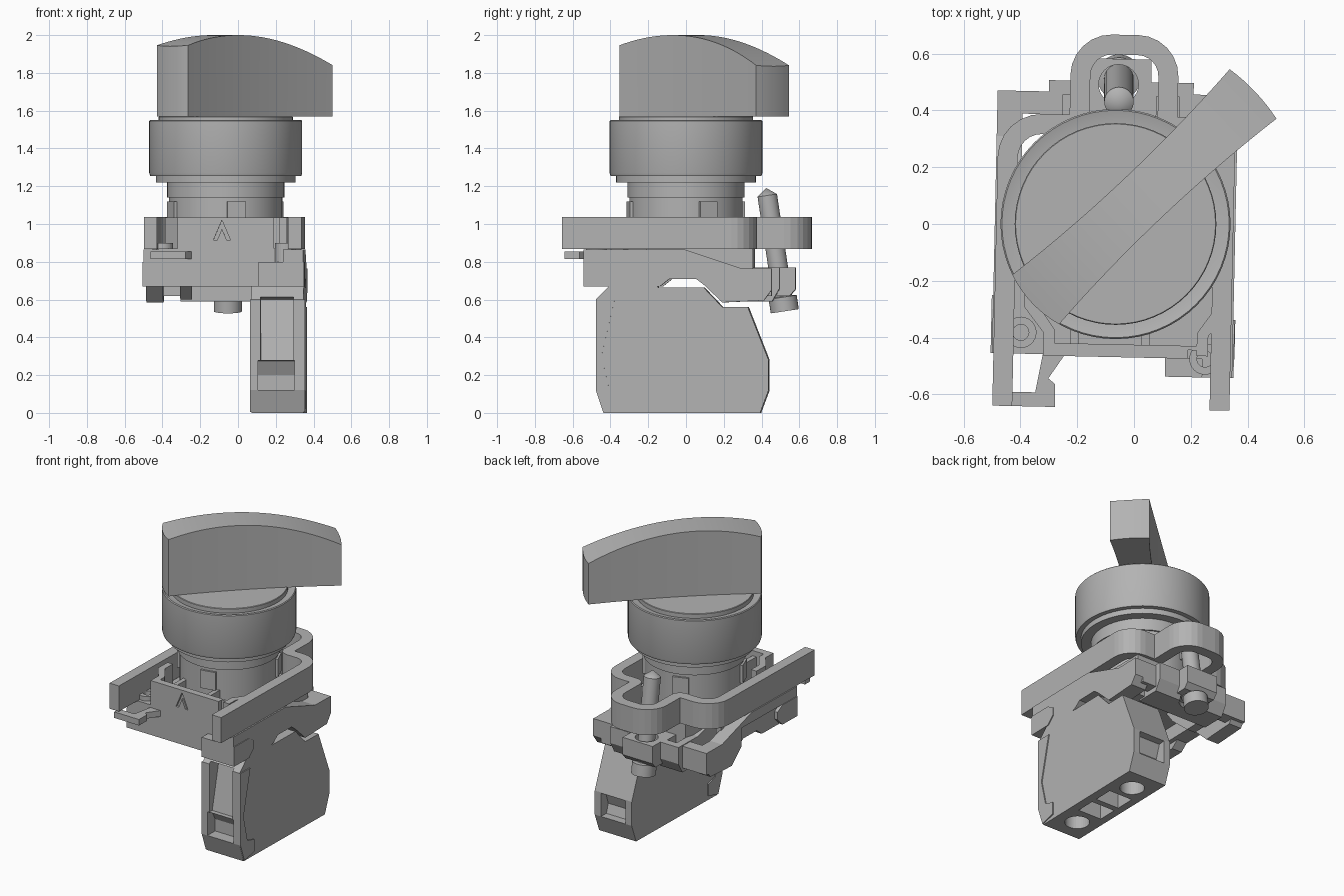
import bpy, bmesh, math
from mathutils import Matrix, Vector

old = bpy.data.objects.get("Cube")
if old:
    bpy.data.objects.remove(old, do_unlink=True)

grey = bpy.data.materials.new("plain grey")
grey.use_nodes = True
grey.diffuse_color = (0.45, 0.45, 0.45, 1)
grey.node_tree.nodes["Principled BSDF"].inputs["Base Color"].default_value = (0.45, 0.45, 0.45, 1)

CX = -0.065                   # axis of the round head
TILT = math.radians(-1.24)    # mounting hardware sits slightly turned


def finish(name, bm, smooth=False, turned=False):
    bmesh.ops.recalc_face_normals(bm, faces=bm.faces)
    mesh = bpy.data.meshes.new(name)
    bm.to_mesh(mesh)
    bm.free()
    mesh.materials.append(grey)
    ob = bpy.data.objects.new(name, mesh)
    bpy.context.collection.objects.link(ob)
    if smooth:
        bpy.ops.object.select_all(action='DESELECT')
        ob.select_set(True)
        bpy.context.view_layer.objects.active = ob
        bpy.ops.object.shade_smooth_by_angle(angle=math.radians(30))
    if turned:
        ob.rotation_euler.z = TILT
    return ob


def prism(name, pts, axis, lo, hi):
    """Outline in (y, z) run along x, (x, z) along y, or (x, y) along z."""
    place = {'x': lambda p, d: (d, p[0], p[1]),
             'y': lambda p, d: (p[0], d, p[1]),
             'z': lambda p, d: (p[0], p[1], d)}[axis]
    bm = bmesh.new()
    a = [bm.verts.new(place(p, lo)) for p in pts]
    b = [bm.verts.new(place(p, hi)) for p in pts]
    bm.faces.new(a)
    bm.faces.new(b)
    for i in range(len(pts)):
        j = (i + 1) % len(pts)
        bm.faces.new((a[i], a[j], b[j], b[i]))
    return finish(name, bm, turned=True)


def box(name, x, y, z):
    return prism(name, [(x[0], y[0]), (x[1], y[0]), (x[1], y[1]), (x[0], y[1])], 'z', *z)


def disc(name, x, y, r, z, n=32):
    ring = [(x + r * math.cos(math.tau * i / n), y + r * math.sin(math.tau * i / n)) for i in range(n)]
    return prism(name, ring, 'z', *z)


def lathe(name, profile, matrix, n=64):
    bm = bmesh.new()
    vs = [bm.verts.new((r, 0, z)) for r, z in profile]
    es = [bm.edges.new(e) for e in zip(vs, vs[1:])]
    bmesh.ops.spin(bm, geom=vs + es, axis=(0, 0, 1), cent=(0, 0, 0), angle=math.tau,
                   steps=n, use_merge=True)
    bmesh.ops.remove_doubles(bm, verts=bm.verts, dist=0.0002)
    bmesh.ops.transform(bm, matrix=matrix, verts=bm.verts)
    return finish(name, bm, smooth=True)


def cut(ob, *cutters):
    for c in cutters:
        m = ob.modifiers.new("cut", 'BOOLEAN')
        m.operation, m.solver, m.object = 'DIFFERENCE', 'EXACT', c
    bpy.context.view_layer.update()
    deps = bpy.context.evaluated_depsgraph_get()
    mesh = bpy.data.meshes.new_from_object(ob.evaluated_get(deps))
    ob.modifiers.clear()
    ob.data = mesh
    for c in cutters:
        bpy.data.objects.remove(c, do_unlink=True)


# Round head: bezel, top disc and neck
head = Matrix.Translation((CX, 0, 0))
lathe("bezel", [(0, 1.54), (0.36, 1.54), (0.4, 1.55), (0.405, 1.545), (0.405, 1.27), (0.4, 1.255),
                (0.37, 1.255), (0.37, 1.22), (0, 1.22)], head)
lathe("top_disc", [(0, 1.57), (0.352, 1.57), (0.355, 1.567), (0.355, 1.53), (0, 1.53)], head)
lathe("neck", [(0, 1.23), (0.31, 1.23), (0.31, 1.14), (0.3, 1.14), (0.3, 0.8), (0, 0.8)], head)
for k, ang in enumerate((0.4, 1.9, 3.5, 4.9)):
    tab = box("neck_tab_%d" % k, (0.28, 0.312), (-0.05, 0.05), (1.0, 1.12))
    tab.location.x = CX
    tab.rotation_euler.z = ang

# Turning handle: waisted bar with an arched top and arc ends
NU, NV = 28, 8
bm = bmesh.new()
spin = head @ Matrix.Rotation(math.radians(43.4), 4, 'Z')
low, top = [], []
for i in range(NU + 1):
    t = i / NU
    half = 0.095 + 0.025 * (2 * t - 1) ** 2
    rows = ([], [])
    for j in range(NV + 1):
        v = half * (2 * j / NV - 1)
        u = -math.sqrt(0.405 ** 2 - v * v) * (1 - t) + math.sqrt(0.677 ** 2 - v * v) * t
        rows[0].append(bm.verts.new(spin @ Vector((u, v, 1.568))))
        rows[1].append(bm.verts.new(spin @ Vector((u, v, 2 - 0.36 * u * u))))
    low.append(rows[0])
    top.append(rows[1])
for i in range(NU):
    for j in range(NV):
        for g in (low, top):
            bm.faces.new((g[i][j], g[i + 1][j], g[i + 1][j + 1], g[i][j + 1]))
    for j in (0, NV):
        bm.faces.new((low[i][j], low[i + 1][j], top[i + 1][j], top[i][j]))
for i in (0, NU):
    for j in range(NV):
        bm.faces.new((low[i][j], low[i][j + 1], top[i][j + 1], top[i][j]))
finish("handle", bm, smooth=True)

# Mounting frame: one wall following two rails and a rear loop
corners = [(-0.45, -0.65, 0), (-0.45, 0.345, 0.12), (-0.2, 0.345, 0.03), (-0.2, 0.63, 0.11),
           (0.11, 0.63, 0.11), (0.11, 0.345, 0.03), (0.315, 0.345, 0.1), (0.315, -0.65, 0)]
path = []
for k, (x, y, r) in enumerate(corners):
    p = Vector((x, y))
    if not r:
        path.append(p)
        continue
    a = p + (Vector(corners[k - 1][:2]) - p).normalized() * r
    b = p + (Vector(corners[k + 1][:2]) - p).normalized() * r
    for s in range(7):
        w = s / 6 * math.pi / 2
        path.append(a + b - p + (p - b) * math.sin(w) + (p - a) * math.cos(w))
        path[-1] = a + (p - a) * math.sin(w) + (b - p) * (1 - math.cos(w))
bm = bmesh.new()
lo = [bm.verts.new((p.x, p.y, 0.867)) for p in path]
hi = [bm.verts.new((p.x, p.y, 1.037)) for p in path]
for i in range(len(path) - 1):
    bm.faces.new((lo[i], lo[i + 1], hi[i + 1], hi[i]))
frame = finish("mounting_frame", bm, turned=True)
thick = frame.modifiers.new("wall", 'SOLIDIFY')
thick.thickness, thick.offset, thick.use_even_offset = 0.07, 0, True
cut(frame)


# Base: side cheeks that sweep down to the rear
def cheek(front, back):
    return [(front, 0.865), (0, 0.865), (0.3, 0.765), (back, 0.765), (back, 0.65), (back - 0.04, 0.595),
            (0.2, 0.585), (0.1, 0.68), (0.06, 0.71), (-0.08, 0.71), (-0.13, 0.67), (front, 0.67)]


left = prism("right_cheek", cheek(-0.465, 0.46), 'x', -0.49, -0.4)
cut(left, box("c", (-0.53, -0.472), (-0.35, 0.1), (0.6, 0.8)))
prism("left_cheek", cheek(-0.535, 0.46), 'x', 0.25, 0.357)
foot = [(-0.535, 0.8), (-0.38, 0.8), (-0.33, 0.77), (-0.33, 0.72), (-0.38, 0.67), (-0.535, 0.67)]
prism("left_foot", foot, 'x', 0.12, 0.362)
prism("right_foot", [(y + 0.07, z) for y, z in foot], 'x', -0.495, -0.4)

# Base floor, hollow underneath, with fixing holes
floor = prism("base_floor", [(-0.41, -0.465), (0.26, -0.465), (0.26, 0.36), (-0.26, 0.36), (-0.3, 0.2),
                             (-0.41, 0.2)], 'z', 0.71, 0.87)
cut(floor, box("c", (-0.37, 0.06), (-0.41, 0.2), (0.6, 0.8)))
box("floor_front_skirt", (-0.41, 0.26), (-0.465, -0.42), (0.67, 0.75))
for name, x, y in (("front_right_eyelet", -0.39, -0.39), ("front_left_eyelet", 0.26, -0.47)):
    eyelet = disc(name, x, y, 0.055, (0.8, 0.9))
    cut(eyelet, disc("c", x, y, 0.028, (0.7, 1)))

# Front tray wall with a chevron mark, and angled side walls
wall = box("front_wall", (-0.31, 0.27), (-0.47, -0.425), (0.7, 1.035))
cut(wall, prism("c", [(-0.12, 0.915), (-0.075, 1.02), (-0.03, 0.915), (-0.05, 0.915), (-0.075, 0.975),
                      (-0.1, 0.915)], 'y', -0.5, -0.455),
    box("c", (0.2, 0.28), (-0.5, -0.44), (0.87, 1.05)))
for name, s in (("right_tray_wall", -1), ("left_tray_wall", 1)):
    prism(name, [(-0.02 + s * x, y) for x, y in ((0.29, -0.46), (0.29, -0.39), (0.36, -0.3), (0.36, -0.2),
                                                 (0.32, -0.2), (0.32, -0.28), (0.25, -0.38), (0.25, -0.46))],
          'z', 0.86, 1.035)
for x in (-0.2, 0.05):
    box("tray_rib", (x - 0.015, x + 0.015), (-0.44, -0.26), (0.86, 1.0))

# Front latch tab
prism("latch_tab", [(-0.45, -0.65), (-0.265, -0.65), (-0.265, -0.57), (-0.29, -0.55), (-0.23, -0.46),
                    (-0.31, -0.46), (-0.335, -0.6), (-0.45, -0.6)], 'z', 0.815, 0.855)

# Rear crossbar and clamp block, pierced by the screw
bar = prism("rear_crossbar", [(0.3, 0.77), (0.5, 0.77), (0.5, 0.66), (0.46, 0.59), (0.3, 0.59)],
            'x', -0.31, 0.2)
cut(bar, disc("c", -0.065, 0.49, 0.085, (0.5, 0.9)),
    box("c", (-0.26, -0.19), (0.36, 0.45), (0.66, 0.9)), box("c", (0.07, 0.15), (0.36, 0.45), (0.66, 0.9)))
clamp = prism("rear_clamp", [(0.4, 0.77), (0.58, 0.77), (0.58, 0.655), (0.55, 0.62), (0.4, 0.62)],
              'x', -0.175, 0.05)
cut(clamp, disc("c", -0.065, 0.49, 0.07, (0.5, 0.9)))
for name, x in (("rear_right_lug", (-0.49, -0.29)), ("rear_left_lug", (0.19, 0.3))):
    box(name, x, (0.38, 0.46), (0.62, 0.765))
for name, x in (("right_link", (-0.31, -0.25)), ("left_link", (0.15, 0.25))):
    prism(name, [(-0.05, 0.865), (0.3, 0.77), (0.35, 0.77), (0.35, 0.6), (0.2, 0.6), (0.06, 0.72)], 'x', *x)

# Slanted clamping screw
lathe("clamp_screw", [(0, 0), (0.075, 0), (0.075, 0.075), (0.052, 0.08), (0.052, 0.62), (0, 0.66)],
      Matrix.Translation((-0.053, 0.523, 0.538)) @ Matrix.Rotation(math.radians(8.6), 4, 'X'), 32)

# Contact block hanging under the left side
block = prism("contact_block", [(-0.43, 0), (0.4, 0), (0.445, 0.12), (0.445, 0.28), (0.335, 0.56), (0.2, 0.56),
                                (0.1, 0.665), (-0.14, 0.665), (-0.16, 0.69), (-0.38, 0.69), (-0.47, 0.6),
                                (-0.47, 0.12)], 'x', 0.08, 0.357)
cut(block,
    prism("c", [(-0.5, 0.62), (-0.37, 0.6), (-0.44, 0.28), (-0.5, 0.28)], 'x', 0.13, 0.305),
    prism("c", [(-0.5, 0.28), (-0.43, 0.275), (-0.39, 0.2), (-0.39, 0.12), (-0.5, 0.12)], 'x', 0.115, 0.31),
    prism("c", [(0.5, 0.28), (0.4, 0.27), (0.37, 0.18), (0.39, 0.12), (0.5, 0.12)], 'x', 0.125, 0.31),
    disc("c", 0.215, -0.28, 0.075, (-0.1, 0.12)), disc("c", 0.215, 0.25, 0.075, (-0.1, 0.12)),
    box("c", (0.13, 0.3), (-0.16, -0.03), (-0.1, 0.1)), box("c", (0.13, 0.3), (0.01, 0.14), (-0.1, 0.1)))
for name, x in (("block_outer_rim", (0.355, 0.364)), ("block_inner_rim", (0.073, 0.082))):
    prism(name, [(-0.43, 0.005), (-0.33, 0.03), (-0.33, 0.11), (-0.4, 0.13), (-0.44, 0.3), (-0.37, 0.6),
                 (-0.47, 0.6), (-0.47, 0.12)], 'x', *x)
